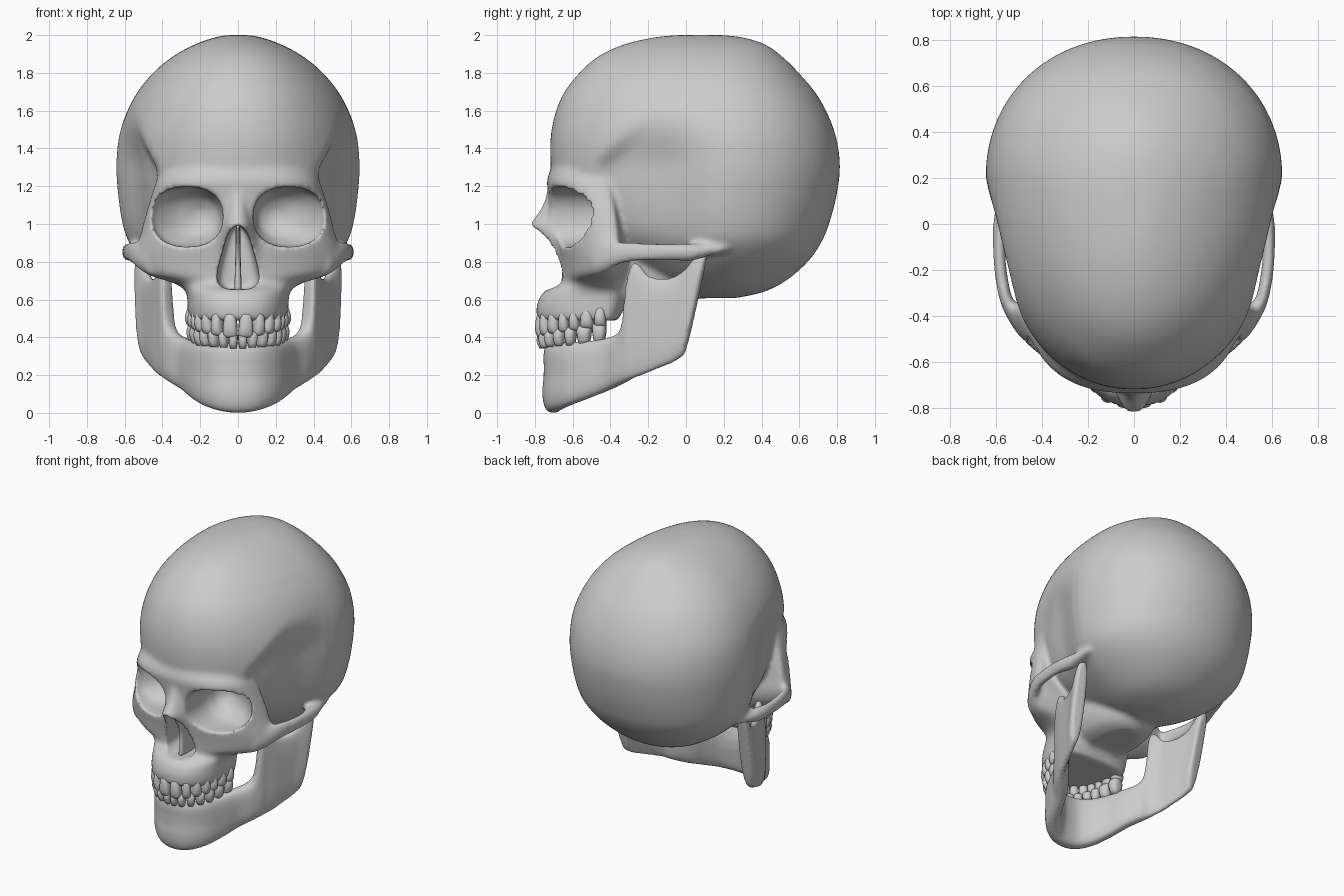
import bpy, bmesh, math
from mathutils import Vector

if "Cube" in bpy.data.objects:
    bpy.data.objects.remove(bpy.data.objects["Cube"])


def clamp(t):
    return max(0.0, min(1.0, t))


def step(a, b, v):
    t = clamp((v - a) / (b - a))
    return t * t * (3 - 2 * t)


def smooth(rows, n=4):
    """Catmull-Rom interpolation through rows of numbers."""
    out = []
    for i in range(len(rows) - 1):
        p0, p1, p2, p3 = (rows[max(0, min(len(rows) - 1, i + k))] for k in (-1, 0, 1, 2))
        for k in range(n):
            t = k / n
            out.append(tuple(0.5 * (2 * b + (c - a) * t + (2 * a - 5 * b + 4 * c - d) * t * t
                                    + (3 * b - a - 3 * c + d) * t ** 3)
                             for a, b, c, d in zip(p0, p1, p2, p3)))
    return out + [tuple(rows[-1])]


def sup(p, n):
    """Unit superellipse."""
    for i in range(n):
        a = 2 * math.pi * i / n
        c, s = math.cos(a), math.sin(a)
        yield math.copysign(abs(s) ** (2 / p), s), math.copysign(abs(c) ** (2 / p), c)


def ring_z(z, yc, yf, yb, w, p, n=72):
    return [Vector((w * s, yc + c * ((yb - yc) if c > 0 else (yc - yf)), z)) for s, c in sup(p, n)]


def ring_y(y, cx, cz, rx, rz, p=2.0, n=40):
    return [Vector((cx + rx * s, y, cz + rz * c)) for s, c in sup(p, n)]


def loft(bm, rings):
    vs = [[bm.verts.new(co) for co in r] for r in rings]
    n = len(vs[0])
    faces = [bm.faces.new(vs[0]), bm.faces.new(vs[-1][::-1])]
    for a, b in zip(vs, vs[1:]):
        for i in range(n):
            j = (i + 1) % n
            faces.append(bm.faces.new((a[i], b[i], b[j], a[j])))
    bmesh.ops.recalc_face_normals(bm, faces=faces)


def flip(rings):
    return [[Vector((-v.x, v.y, v.z)) for v in r] for r in rings]


def make(name, bm):
    me = bpy.data.meshes.new(name)
    bm.to_mesh(me)
    bm.free()
    ob = bpy.data.objects.new(name, me)
    bpy.context.collection.objects.link(ob)
    me.polygons.foreach_set("use_smooth", [True] * len(me.polygons))
    return ob


def apply(ob, kind, **props):
    m = ob.modifiers.new(kind, kind)
    for k, v in props.items():
        setattr(m, k, v)
    bpy.context.view_layer.objects.active = ob
    bpy.ops.object.modifier_apply(modifier=m.name)


def fuse(ob, voxel, its):
    apply(ob, 'REMESH', mode='VOXEL', voxel_size=voxel, use_smooth_shade=True)
    apply(ob, 'SMOOTH', factor=0.5, iterations=its)


# braincase: horizontal sections (z, centre y, front y, back y, half width)
bm = bmesh.new()
cranium = [(2.0, .08, -.05, .2, .06), (1.986, .1, -.18, .31, .13), (1.95, .12, -.33, .42, .23),
           (1.89, .14, -.46, .505, .34), (1.8, .16, -.565, .597, .45), (1.67, .18, -.66, .703, .55),
           (1.5, .2, -.712, .783, .622), (1.32, .2, -.717, .815, .645), (1.15, .2, -.69, .797, .635),
           (1.0, .2, -.62, .757, .612), (.9, .2, -.5, .715, .575), (.8, .2, -.36, .645, .485),
           (.7, .2, -.2, .53, .35), (.64, .2, -.05, .41, .23), (.607, .18, .05, .26, .08)]
rings = [ring_z(*r, 2.1) for r in smooth(cranium)]
for r in rings:
    for v in r:  # hollow of the temples
        edge = -.54 + .9 * max(0, v.z - 1.3)
        v.x *= 1 - .15 * step(edge, edge + .16, v.y) * (1 - step(-.15, .22, v.y)) * (1 - step(1.28, 1.62, v.z))
loft(bm, rings)

# face and upper jaw
face = [(1.34, -.4, -.69, -.35, .36, 2.2), (1.24, -.42, -.735, -.37, .425, 2.4), (1.17, -.41, -.73, -.36, .452, 2.3),
        (1.04, -.38, -.715, -.34, .492, 2.1), (.94, -.37, -.695, -.32, .518, 2.0), (.86, -.37, -.68, -.3, .54, 1.9),
        (.79, -.39, -.67, -.29, .53, 1.8), (.73, -.42, -.665, -.3, .475, 1.8), (.685, -.42, -.675, -.3, .335, 2.0),
        (.64, -.42, -.755, -.3, .275, 2.4), (.57, -.42, -.79, -.32, .268, 2.4), (.51, -.42, -.79, -.35, .262, 2.4),
        (.488, -.42, -.78, -.36, .252, 2.4)]
loft(bm, [ring_z(*r) for r in smooth(face)])

# nasal bones
nose = [(1.22, -.6, -.725, -.5, .06), (1.15, -.6, -.742, -.5, .065), (1.08, -.6, -.77, -.5, .075),
        (1.02, -.6, -.812, -.5, .085), (.985, -.6, -.828, -.5, .095), (.9, -.6, -.755, -.5, .125),
        (.8, -.6, -.7, -.5, .145), (.68, -.6, -.69, -.5, .145)]
loft(bm, [ring_z(*r, 2) for r in smooth(nose)])

# skull base behind the palate
base = [(.9, -.25, -.6, .1, .26), (.7, -.25, -.55, .1, .25), (.6, -.25, -.5, .05, .2), (.56, -.25, -.45, 0, .12)]
loft(bm, [ring_z(*r, 2.4) for r in smooth(base)])

# cheek arches: sections (y, centre x, centre z, radii)
arch = [(-.5, .44, .8, .05, .08), (-.42, .505, .825, .04, .074), (-.33, .555, .85, .03, .06),
        (-.2, .58, .852, .028, .05), (-.08, .585, .852, .03, .046), (.02, .565, .85, .048, .048),
        (.12, .55, .862, .042, .032), (.22, .55, .872, .025, .018)]
rings = [ring_y(*r) for r in smooth(arch)]
loft(bm, rings)
loft(bm, flip(rings))
skull = make("skull", bm)
fuse(skull, .014, 5)

# eye sockets and nasal opening
bm = bmesh.new()
socket = [(-1, .268, 1.038, .188, .159), (-.62, .268, 1.038, .188, .159), (-.5, .268, 1.038, .188, .155),
          (-.44, .25, 1.04, .16, .135), (-.38, .22, 1.04, .11, .095), (-.34, .2, 1.04, .03, .03)]
rings = [ring_y(*r, 2.3) for r in smooth(socket)]
loft(bm, rings)
loft(bm, flip(rings))
pear = [(.99, .018), (.95, .048), (.9, .068), (.8, .096), (.72, .112), (.68, .1), (.655, .06)]
loft(bm, [ring_z(z, -.75, -1, -.5, w, 6) for z, w in smooth(pear)])
cutter = make("cutter", bm)
apply(skull, 'BOOLEAN', operation='DIFFERENCE', object=cutter, solver='EXACT')
bpy.data.objects.remove(cutter)
fuse(skull, .0125, 6)

# nasal septum
bm = bmesh.new()
septum = [(.99, -.6, -.77, -.45, .012), (.9, -.6, -.7, -.45, .013), (.8, -.6, -.655, -.45, .015), (.64, -.6, -.665, -.45, .02)]
loft(bm, [ring_z(*r, 3, 24) for r in smooth(septum)])
make("nasal_septum", bm)

# lower jaw: stations along the horseshoe (x, y, bottom z, top z, half thickness)
half = [(.09, -.685, .01, .375, .06), (.17, -.62, .038, .375, .055), (.228, -.52, .075, .38, .05),
        (.275, -.42, .115, .395, .05), (.332, -.345, .15, .43, .05), (.36, -.315, .165, .52, .045),
        (.378, -.295, .175, .76, .042), (.396, -.265, .188, .79, .037), (.42, -.22, .205, .725, .034),
        (.45, -.14, .238, .712, .034), (.472, -.08, .262, .75, .034), (.486, -.04, .285, .825, .04),
        (.494, -.01, .31, .85, .045), (.497, .005, .36, .83, .034)]
chain = smooth([(-r[0],) + r[1:] for r in half[::-1]] + [(0, -.702, 0, .375, .062)] + half, 4)
rings = []
for i, (x, y, zb, zt, t) in enumerate(chain):
    a, b = chain[max(0, i - 1)], chain[min(len(chain) - 1, i + 1)]
    d = Vector((b[0] - a[0], b[1] - a[1], 0)).normalized()
    ring = []
    for u, v in sup(3, 32):
        z = (zb + zt) / 2 + v * (zt - zb) / 2
        lean = clamp((y + .3) / .3) * max(0, z - .35)
        dent = .012 * math.exp(-((z - .22) / .08) ** 2) * clamp((-.5 - y) / .15)
        ring.append(Vector((x + d.y * u * t + math.copysign(.04 * lean, x), y - d.x * u * t + .22 * lean + dent, z)))
    rings.append(ring)
bm = bmesh.new()
loft(bm, rings)
jaw = make("lower_jaw", bm)
fuse(jaw, .011, 4)


# teeth
def teeth(name, widths, scale, root, tip, rise):
    path = [Vector((x * scale, -.42 + (y + .42) * scale, 0)) for x, y in
            smooth([(0, -.768), (.095, -.748), (.175, -.67), (.216, -.56), (.24, -.42)], 12)]
    length = sum((b - a).length for a, b in zip(path, path[1:]))
    bm, s = bmesh.new(), 0
    for w in widths:
        w *= length / sum(widths)
        f = (s + w / 2) / length
        left = s + w / 2
        s += w
        for a, b in zip(path, path[1:]):
            seg = (b - a).length
            if left <= seg:
                break
            left -= seg
        d = (b - a).normalized()
        pos, out = a + d * left, Vector((d.y, -d.x, 0))
        depth = .036 + .012 * f
        z0, z1 = root + rise * .5 * f, tip + rise * f
        rings = []
        for k, ws, ds in [(0, .65, .6), (.25, .8, .85), (.5, .9, 1), (.72, .95, .95), (.88, .94, .8), (.97, .82, .6), (1, .5, .3)]:
            rings.append([pos + d * (c * w * .5 * ws) + out * (q * depth * ds) + Vector((0, 0, z0 + (z1 - z0) * k))
                          for c, q in sup(2.8, 14)])
        loft(bm, rings)
        loft(bm, flip(rings))
    return make(name, bm)


teeth("upper_teeth", [.085, .065, .068, .06, .06, .078, .07], 1.0, .53, .392, .07)
teeth("lower_teeth", [.05, .055, .062, .065, .065, .085, .08], .97, .34, .42, .06)
